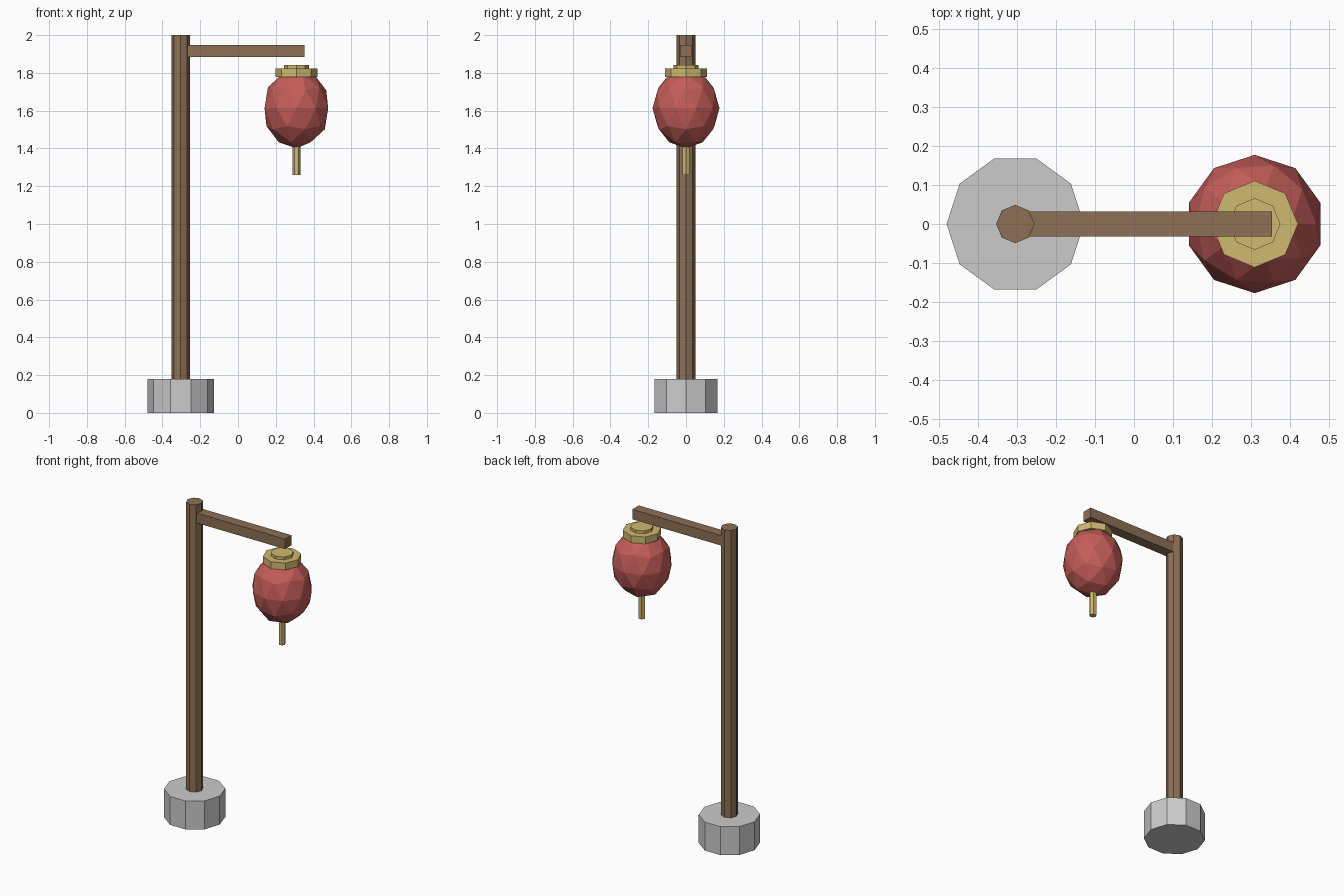
import bpy, bmesh
from math import cos, sin, tau
from mathutils import Matrix, Vector

if "Cube" in bpy.data.objects:
    bpy.data.objects.remove(bpy.data.objects["Cube"])

POST_X, LAMP_X = -0.304, 0.309


def material(name, rgb):
    m = bpy.data.materials.new(name)
    m.diffuse_color = (*rgb, 1)
    m.use_nodes = True
    m.node_tree.nodes["Principled BSDF"].inputs["Base Color"].default_value = m.diffuse_color
    return m


wood = material("wood", (0.27, 0.16, 0.09))
red = material("red_paper", (0.56, 0.11, 0.10))
gold = material("gold", (0.63, 0.48, 0.16))


def finish(name, bm, mat):
    bmesh.ops.recalc_face_normals(bm, faces=bm.faces)
    me = bpy.data.meshes.new(name)
    bm.to_mesh(me)
    bm.free()
    if mat:
        me.materials.append(mat)
    ob = bpy.data.objects.new(name, me)
    bpy.context.collection.objects.link(ob)
    return ob


def prism(name, sides, radius, x, z0, z1, mat=None):
    """Upright prism with its first corner on +x."""
    bm = bmesh.new()
    rings = [[bm.verts.new((x + radius * cos(tau * i / sides), radius * sin(tau * i / sides), z))
              for i in range(sides)] for z in (z0, z1)]
    for ring in rings:
        bm.faces.new(ring)
    for i in range(sides):
        j = (i + 1) % sides
        bm.faces.new((rings[0][i], rings[0][j], rings[1][j], rings[1][i]))
    return finish(name, bm, mat)


# stone foot and wooden post
prism("stone_base", 10, 0.176, POST_X, 0, 0.18)
prism("post", 8, 0.049, POST_X, 0.15, 2.0, wood)

# cross arm running from the post out over the lantern
x0, x1, z0, z1 = POST_X, 0.353, 1.885, 1.948
bm = bmesh.new()
bmesh.ops.create_cube(bm, size=1, matrix=Matrix.Translation(((x0 + x1) / 2, 0, (z0 + z1) / 2))
                      @ Matrix.Diagonal((x1 - x0, 0.065, z1 - z0, 1)))
finish("arm", bm, wood)

# faceted lantern body
bm = bmesh.new()
bmesh.ops.create_icosphere(bm, subdivisions=2, radius=1,
                           matrix=Matrix.Translation((LAMP_X, 0, 1.613))
                           @ Matrix.Diagonal((0.177, 0.177, 0.212, 1)))
finish("lantern_body", bm, red)

# gold cap, its raised collar and the tassel
prism("lantern_cap", 8, 0.111, LAMP_X, 1.779, 1.823, gold)
prism("cap_collar", 8, 0.066, LAMP_X, 1.81, 1.841, gold)
prism("tassel", 6, 0.021, LAMP_X, 1.26, 1.42, gold)
